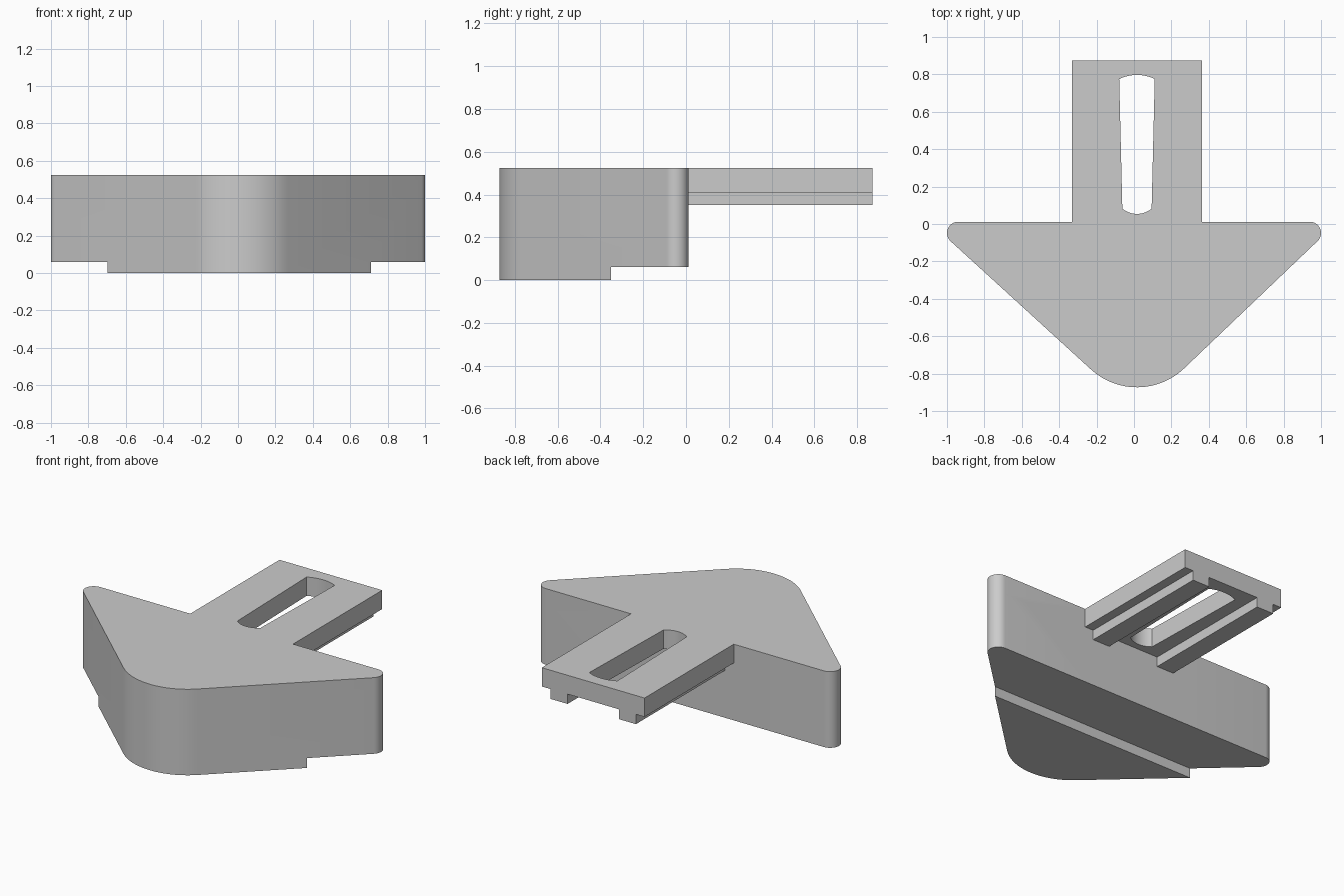
import bpy, bmesh
from math import sin, cos, radians

if "Cube" in bpy.data.objects:
    bpy.data.objects.remove(bpy.data.objects["Cube"], do_unlink=True)

grey = bpy.data.materials.new("plain grey")
grey.use_nodes = True
grey.diffuse_color = (0.6, 0.6, 0.6, 1)
grey.node_tree.nodes["Principled BSDF"].inputs["Base Color"].default_value = (0.6, 0.6, 0.6, 1)

MID = 0.016                       # centre line of the tongue
WALL, BACK, TOP = 0.012, 0.873, 0.525
STEP_Y, STEP_Z, PLATE_Z = -0.35, 0.06, 0.41


def arc(cx, cy, r, start, end, n):
    angles = [radians(start + (end - start) * i / n) for i in range(n + 1)]
    return [(cx + r * cos(a), cy + r * sin(a)) for a in angles]


def prism(name, outline, z0, z1):
    """Extrude a counter-clockwise outline from z0 to z1."""
    bm = bmesh.new()
    face = bm.faces.new([bm.verts.new((x, y, z0)) for x, y in outline])
    top = bmesh.ops.extrude_face_region(bm, geom=[face])["geom"]
    bmesh.ops.translate(bm, vec=(0, 0, z1 - z0),
                        verts=[v for v in top if isinstance(v, bmesh.types.BMVert)])
    bmesh.ops.recalc_face_normals(bm, faces=bm.faces)
    mesh = bpy.data.meshes.new(name)
    bm.to_mesh(mesh)
    bm.free()
    mesh.materials.append(grey)
    ob = bpy.data.objects.new(name, mesh)
    bpy.context.collection.objects.link(ob)
    return ob


def box(name, x0, x1, y0, y1, z0, z1):
    return prism(name, [(x0, y0), (x1, y0), (x1, y1), (x0, y1)], z0, z1)


def activate(ob):
    bpy.ops.object.select_all(action='DESELECT')
    ob.select_set(True)
    bpy.context.view_layer.objects.active = ob


def cut(ob, cutter):
    cutter.hide_render = True
    mod = ob.modifiers.new("cut", 'BOOLEAN')
    mod.operation, mod.solver, mod.object = 'DIFFERENCE', 'EXACT', cutter
    activate(ob)
    bpy.ops.object.modifier_apply(modifier=mod.name)
    bpy.data.objects.remove(cutter, do_unlink=True)


# Rounded wedge and its tongue as one outline
half = 0.347
outline = (arc(MID, -0.508, 0.365, -132.3, -46.3, 24)
           + arc(0.94, WALL - 0.06, 0.06, -46.3, 90, 14)
           + [(MID + half, WALL), (MID + half, BACK), (MID - half, BACK), (MID - half, WALL)]
           + arc(-0.94, WALL - 0.06, 0.06, 90, 227.7, 14))
body = prism("wedge_body_with_tongue", outline, 0, TOP)

# Raised rear underside, space below the tongue, and the slot
cut(body, box("step_cutter", -1.2, 1.2, STEP_Y, 1.2, -0.2, STEP_Z))
cut(body, box("tongue_cutter", -1.2, 1.2, WALL, 1.2, -0.2, PLATE_Z))
slot = arc(MID, 0.177, 0.123, -129.5, -50.5, 12) + arc(MID, 0.582, 0.215, 63.8, 116.2, 12)
cut(body, prism("slot_cutter", slot, 0.2, 0.8))

activate(body)
bpy.ops.object.shade_smooth_by_angle(angle=radians(30))

# Two rails under the tongue
for side, name in ((1, "left_rail"), (-1, "right_rail")):
    xs = sorted((MID + side * 0.173, MID + side * 0.289))
    box(name, xs[0], xs[1], WALL, BACK, 0.35, PLATE_Z)
